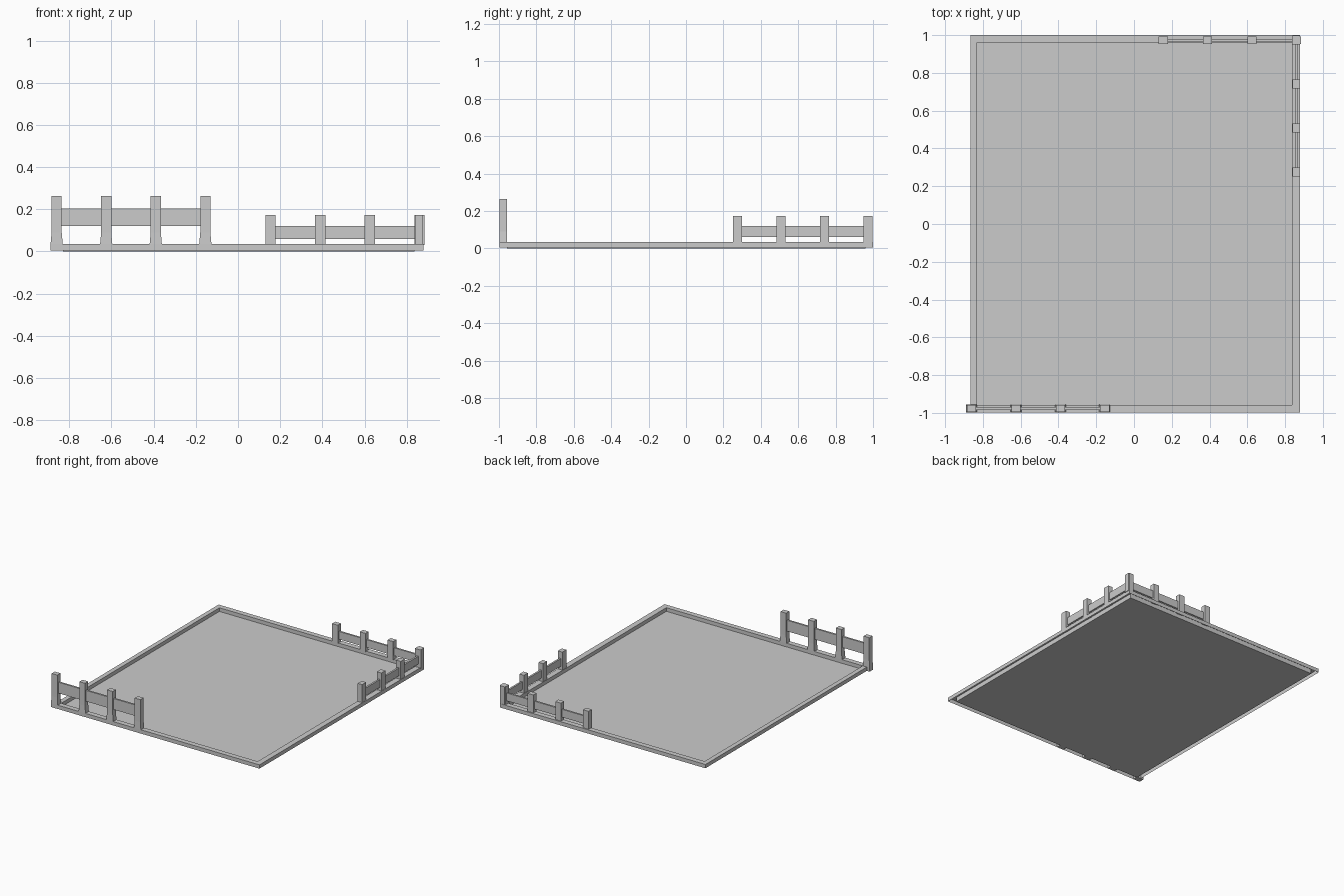
import bpy
import bmesh

cube = bpy.data.objects.get("Cube")
if cube:
    bpy.data.objects.remove(cube, do_unlink=True)

GREY = (0.6, 0.6, 0.6, 1)
mat = bpy.data.materials.new("light grey")
mat.use_nodes = True
mat.diffuse_color = GREY
mat.node_tree.nodes["Principled BSDF"].inputs["Base Color"].default_value = GREY


def finish(name, bm):
    mesh = bpy.data.meshes.new(name)
    bmesh.ops.recalc_face_normals(bm, faces=bm.faces)
    bm.to_mesh(mesh)
    bm.free()
    mesh.materials.append(mat)
    obj = bpy.data.objects.new(name, mesh)
    bpy.context.collection.objects.link(obj)
    return obj


def loft(name, rings, caps=True):
    """Join rectangular rings (x0, x1, y0, y1, z) into one skin."""
    bm = bmesh.new()
    loops = [[bm.verts.new(p) for p in
              ((x0, y0, z), (x1, y0, z), (x1, y1, z), (x0, y1, z))]
             for x0, x1, y0, y1, z in rings]
    for low, high in zip(loops, loops[1:]):
        for i in range(4):
            j = (i + 1) % 4
            bm.faces.new((low[i], low[j], high[j], high[i]))
    if caps:
        bm.faces.new(loops[0][::-1])
        bm.faces.new(loops[-1])
    return finish(name, bm)


def box(name, x0, x1, y0, y1, z0, z1):
    return loft(name, [(x0, x1, y0, y1, z0), (x0, x1, y0, y1, z1)])


# Ground slab and the raised hollow kerb around it
OUTER = (-0.865, 0.88, -0.997, 1.0)
INNER = (-0.83, 0.837, -0.957, 0.96)
RIM = 0.034
box("floor", *INNER, 0, 0.006)
loft("kerb", [(*OUTER, 0.005), (*OUTER, RIM), (*INNER, RIM), (*INNER, 0.004)],
     caps=False)


def fence(name, start, step, across, along_x, top, rail_z, flare):
    """Four posts and one rail; across is the centre line of the fence."""
    half, thick, rail_half = 0.024, 0.019, 0.007

    def rect(a0, a1, t):
        span, depth = (a0, a1), (across - t, across + t)
        return (*span, *depth) if along_x else (*depth, *span)

    for i in range(4):
        c = start + step * i
        levels = [(RIM - 0.004, 0), (top, 0)]
        if flare:
            levels = [(0.005, flare), (RIM, flare), (0.09, 0), (top, 0)]
        loft(f"{name}_post_{i + 1}",
             [(*rect(c - half - f, c + half + f, thick + f / 3), z)
              for z, f in levels])
    box(f"{name}_rail", *rect(start, start + 3 * step, rail_half), *rail_z)


# Tall front fence and the two low fences meeting at the back left corner
fence("front_fence", -0.86, 0.235, -0.977, True, 0.263, (0.12, 0.204), 0.005)
fence("back_fence", 0.155, 0.235, 0.973, True, 0.172, (0.06, 0.12), 0)
fence("side_fence", 0.275, 0.233, 0.859, False, 0.172, (0.06, 0.12), 0)
